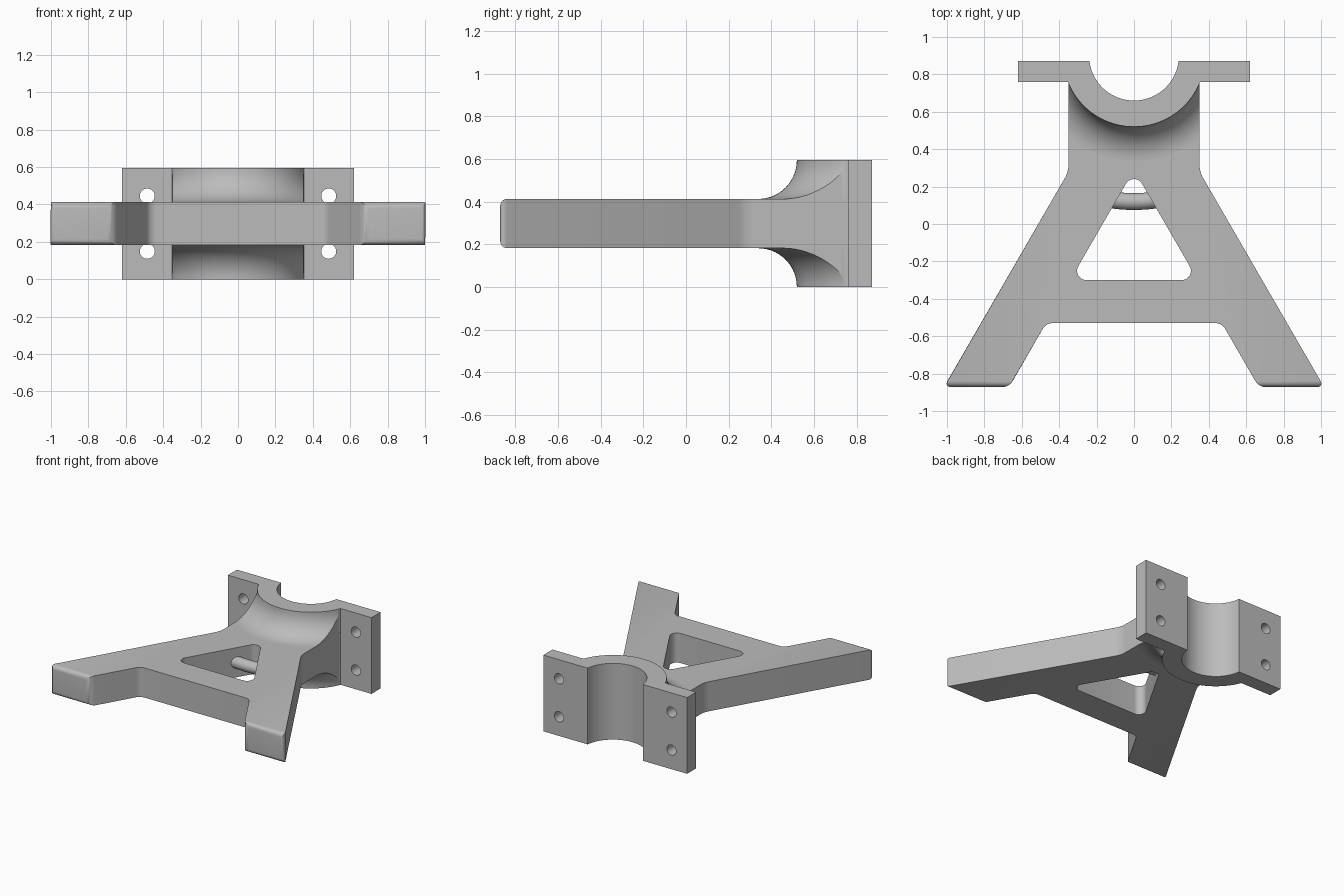
import bpy, bmesh, math
from mathutils import Vector, Matrix

cube = bpy.data.objects.get("Cube")
if cube:
    bpy.data.objects.remove(cube, do_unlink=True)

TOP, MID = 0.595, 0.2975          # clamp height and middle plane
LOW, HIGH = 0.182, 0.413          # frame plate
BORE_Y, BORE_R, RING_R = 0.9, 0.24, 0.38
FRONT, BACK, SEAT = -0.872, 0.872, 0.76

grey = bpy.data.materials.new("cast grey")
grey.use_nodes = True
grey.diffuse_color = (0.5, 0.5, 0.5, 1)
grey.node_tree.nodes["Principled BSDF"].inputs["Base Color"].default_value = (0.5, 0.5, 0.5, 1)


def make(name, bm):
    bmesh.ops.recalc_face_normals(bm, faces=bm.faces)
    mesh = bpy.data.meshes.new(name)
    bm.to_mesh(mesh)
    bm.free()
    mesh.materials.append(grey)
    obj = bpy.data.objects.new(name, mesh)
    bpy.context.collection.objects.link(obj)
    return obj


def rounded(points, steps=8):
    """Outline from (x, y, radius) corners, with true arc fillets."""
    out = []
    for i, (x, y, r) in enumerate(points):
        p = Vector((x, y))
        if not r:
            out.append(p)
            continue
        a = (Vector(points[i - 1][:2]) - p).normalized()
        b = (Vector(points[(i + 1) % len(points)][:2]) - p).normalized()
        half = a.angle(b) / 2
        centre = p + (a + b).normalized() * r / math.sin(half)
        start = p + a * r / math.tan(half) - centre
        end = p + b * r / math.tan(half) - centre
        turn = start.angle_signed(end)
        for k in range(steps + 1):
            out.append(centre + Matrix.Rotation(-turn * k / steps, 2) @ start)
    return out


def arc(cx, cy, r, a0, a1, n):
    return [Vector((cx + r * math.cos(a0 + (a1 - a0) * k / n),
                    cy + r * math.sin(a0 + (a1 - a0) * k / n))) for k in range(n + 1)]


def prism(outline, z0, z1):
    bm = bmesh.new()
    face = bm.faces.new([bm.verts.new((p.x, p.y, z0)) for p in outline])
    up = bmesh.ops.extrude_face_region(bm, geom=[face])["geom"]
    bmesh.ops.translate(bm, vec=(0, 0, z1 - z0),
                        verts=[v for v in up if isinstance(v, bmesh.types.BMVert)])
    return bm


def sweep(profile, a0, a1, n):
    """Turn an (r, z) profile about the bore axis between two angles."""
    bm = bmesh.new()
    rings = []
    for k in range(n + 1):
        a = a0 + (a1 - a0) * k / n
        rings.append([bm.verts.new((p.x * math.cos(a), BORE_Y + p.x * math.sin(a), p.y))
                      for p in profile])
    m = len(profile)
    for lo, hi in zip(rings, rings[1:]):
        for i in range(m):
            j = (i + 1) % m
            bm.faces.new((lo[i], lo[j], hi[j], hi[i]))
    bm.faces.new(rings[0])
    bm.faces.new(rings[-1])
    return bm


def cut(obj, cutter, mode="DIFFERENCE"):
    mod = obj.modifiers.new("cut", "BOOLEAN")
    mod.operation, mod.solver, mod.object = mode, "EXACT", cutter
    bpy.context.view_layer.objects.active = obj
    bpy.ops.object.modifier_apply(modifier=mod.name)
    bpy.data.objects.remove(cutter, do_unlink=True)


# A-shaped frame: right half of the outline, mirrored to the left
half = [(0.35, SEAT, 0), (0.35, 0.28, 0.15), (1.015, FRONT, 0),
        (0.667, FRONT, 0), (0.47, -0.53, 0.06)]
full = half + [(-x, y, r) for x, y, r in reversed(half)]
bm = prism(rounded(full), LOW, HIGH)
feet = [e for e in bm.edges if any(all(v.co.y < FRONT + 0.001 for v in f.verts)
                                   for f in e.link_faces)]
bmesh.ops.bevel(bm, geom=feet, offset=0.035, segments=6, profile=0.5, affect="EDGES")
frame = make("a_frame", bm)

# Triangular window and clearance for the clamp
window = rounded([(0, 0.29, 0.05), (0.341, -0.3, 0.05), (-0.341, -0.3, 0.05)], 10)
cut(frame, make("window_cutter", prism(window, -1, 1)))
cut(frame, make("bore_cutter", prism(arc(0, BORE_Y, 0.31, 0, math.tau * 63 / 64, 63), -1, 1)))

# Half-round clamp with two flanges
outer = math.asin((SEAT - BORE_Y) / RING_R)
inner = math.asin((BACK - BORE_Y) / BORE_R)
outline = [Vector((-0.62, BACK)), Vector((-0.62, SEAT))]
outline += arc(0, BORE_Y, RING_R, -math.pi - outer, outer, 40)
outline += [Vector((0.62, SEAT)), Vector((0.62, BACK))]
outline += arc(0, BORE_Y, BORE_R, inner, -math.pi - inner, 40)
clamp = make("half_clamp", prism(outline, 0, TOP))

# Four bolt holes
for x in (-0.485, 0.485):
    for z in (MID - 0.148, MID + 0.148):
        bm = bmesh.new()
        bmesh.ops.create_cone(bm, cap_ends=True, segments=32, radius1=0.04, radius2=0.04, depth=1,
                              matrix=Matrix.Translation((x, 0.8, z)) @ Matrix.Rotation(math.pi / 2, 4, "X"))
        cut(clamp, make("bolt_cutter", bm))

# Flared saddle blending the clamp into the plate, above and below
rise = TOP - HIGH
flare = arc(RING_R + rise, TOP, rise, math.pi, math.pi * 1.5, 14)
flare += [Vector((p.x, TOP - p.y)) for p in reversed(flare)]
saddle = make("flared_saddle", sweep(flare, -math.pi, 0, 64))
bm = bmesh.new()
bmesh.ops.create_cube(bm, size=1, matrix=Matrix.Translation((0, 0.4, MID)) @ Matrix.Diagonal((0.699, 1, 2, 1)))
cut(saddle, make("saddle_trim", bm), "INTERSECT")

# Curved round bar crossing the window
bar_section = arc(0.78, MID, 0.045, 0, math.tau * 23 / 24, 23)
bar = make("window_bar", sweep(bar_section, math.radians(-100), math.radians(-80), 16))

for obj in (frame, clamp, saddle, bar):
    bpy.ops.object.select_all(action="DESELECT")
    obj.select_set(True)
    bpy.context.view_layer.objects.active = obj
    bpy.ops.object.shade_smooth_by_angle(angle=math.radians(30))
